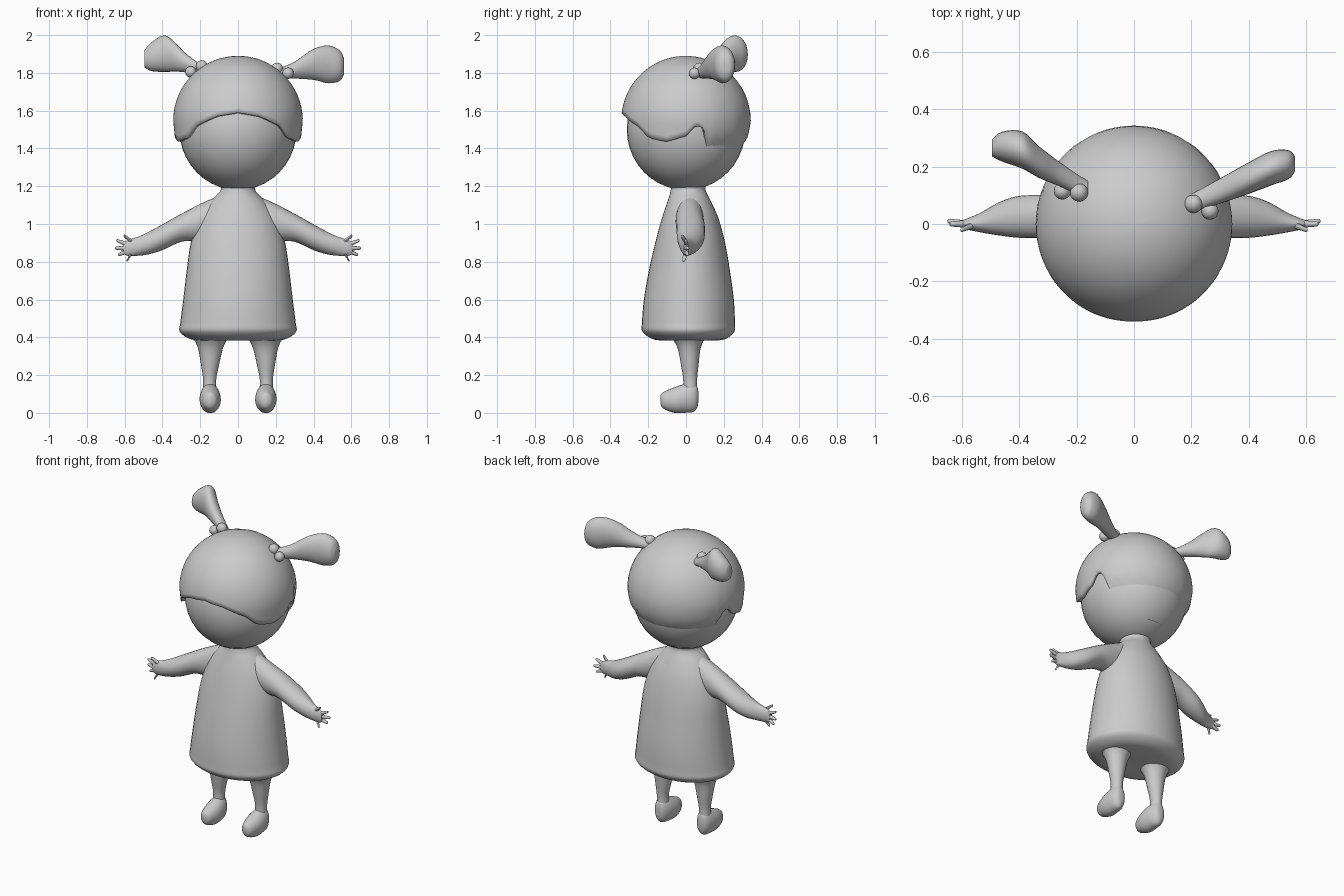
import bpy, bmesh, math
from mathutils import Vector

if "Cube" in bpy.data.objects:
    bpy.data.objects.remove(bpy.data.objects["Cube"])

grey = bpy.data.materials.new("plain_grey")
grey.diffuse_color = (0.6, 0.6, 0.6, 1)
grey.use_nodes = True
grey.node_tree.nodes["Principled BSDF"].inputs["Base Color"].default_value = grey.diffuse_color


def finish(name, bm, angle=50):
    """Turn a bmesh into a smooth-shaded object."""
    bmesh.ops.recalc_face_normals(bm, faces=bm.faces)
    me = bpy.data.meshes.new(name)
    bm.to_mesh(me)
    bm.free()
    me.materials.append(grey)
    ob = bpy.data.objects.new(name, me)
    bpy.context.collection.objects.link(ob)
    bpy.ops.object.select_all(action='DESELECT')
    ob.select_set(True)
    bpy.context.view_layer.objects.active = ob
    bpy.ops.object.shade_smooth_by_angle(angle=math.radians(angle))
    return ob


def smooth_rows(rows, steps):
    """Catmull-Rom interpolation through rows of numbers."""
    out = []
    for i in range(len(rows) - 1):
        p0, p1 = rows[max(i - 1, 0)], rows[i]
        p2, p3 = rows[i + 1], rows[min(i + 2, len(rows) - 1)]
        for s in range(steps):
            t = s / steps
            out.append([0.5 * (2 * b + (c - a) * t + (2 * a - 5 * b + 4 * c - d) * t * t
                               + (3 * b - a - 3 * c + d) * t ** 3)
                        for a, b, c, d in zip(p0, p1, p2, p3)])
    return out + [list(rows[-1])]


def loft(name, rows, axis, sides=24, steps=4, mirror=1):
    """Elliptical rings (x, y, z, ru, rv) across the given axis, capped at both ends."""
    u, v = {'X': ((0, 1, 0), (0, 0, 1)), 'Y': ((1, 0, 0), (0, 0, 1)),
            'Z': ((1, 0, 0), (0, 1, 0))}[axis]
    u, v = Vector(u), Vector(v)
    bm = bmesh.new()
    rings = []
    for x, y, z, ru, rv in smooth_rows(rows, steps):
        ring = []
        for k in range(sides):
            a = 2 * math.pi * k / sides
            p = Vector((x, y, z)) + u * max(ru, .002) * math.cos(a) + v * max(rv, .002) * math.sin(a)
            p.x *= mirror
            ring.append(bm.verts.new(p))
        rings.append(ring)
    for a, b in zip(rings, rings[1:]):
        for k in range(sides):
            n = (k + 1) % sides
            bm.faces.new((a[k], a[n], b[n], b[k]))
    bm.faces.new(rings[0])
    bm.faces.new(rings[-1])
    return finish(name, bm)


def ball(name, loc, r, scale=(1, 1, 1), seg=16):
    bm = bmesh.new()
    bmesh.ops.create_uvsphere(bm, u_segments=seg, v_segments=seg // 2, radius=r)
    for w in bm.verts:
        w.co = Vector(w.co[i] * scale[i] + loc[i] for i in range(3))
    return finish(name, bm)


# Head
ball("head", (0, 0, 1.5), 0.32, (0.97, 0.98, 1), 40)

# Hair cap: wavy rim height by angle from the front (degrees)
RIM = [(0, 1.59), (20, 1.57), (42, 1.515), (54, 1.455), (72, 1.435), (90, 1.465), (98, 1.515),
       (104, 1.52), (109, 1.47), (113, 1.38), (126, 1.33), (150, 1.275), (165, 1.25), (180, 1.25)]
CZ, R = 1.547, 0.343


def rim_height(deg):
    for (a, za), (b, zb) in zip(RIM, RIM[1:]):
        if deg <= b:
            return za + (zb - za) * (deg - a) / (b - a)
    return RIM[-1][1]


def hair_radius(z, deg):
    if z >= CZ:
        return math.sqrt(max(R * R - (z - CZ) ** 2, 0))
    d = CZ - z
    back = R - 0.15 * d if d < 0.08 else 0.331 - (d - 0.08) * 0.62
    front = R - 0.1 * d
    t = min(max((deg - 100) / 12, 0), 1)
    return front + (back - front) * t


bm = bmesh.new()
SEG, LEV = 96, 20
top = bm.verts.new((0, 0, CZ + R))
grid = []
for k in range(SEG):
    ang = 2 * math.pi * k / SEG
    deg = min(math.degrees(ang), 360 - math.degrees(ang))
    end = math.acos((rim_height(deg) - CZ) / R)
    col = []
    for j in range(1, LEV + 1):
        z = CZ + R * math.cos(end * j / LEV)
        r = hair_radius(z, deg)
        col.append(bm.verts.new((r * math.sin(ang), -r * math.cos(ang), z)))
    grid.append(col)
for k in range(SEG):
    a, b = grid[k], grid[(k + 1) % SEG]
    bm.faces.new((top, a[0], b[0]))
    for j in range(LEV - 1):
        bm.faces.new((a[j], a[j + 1], b[j + 1], b[j]))
hair = finish("hair_cap", bm)
mod = hair.modifiers.new("thickness", 'SOLIDIFY')
mod.thickness = 0.022
mod.offset = -1

# Pigtails, each leaning differently
loft("pigtail_right", [(.18, .065, 1.79, .03, .03), (.23, .085, 1.80, .035, .03),
                       (.30, .115, 1.815, .044, .045), (.40, .16, 1.845, .055, .082),
                       (.48, .195, 1.845, .06, .1), (.54, .207, 1.838, .05, .08),
                       (.562, .21, 1.835, .025, .04)], 'X')
loft("pigtail_left", [(-.16, .12, 1.80, .03, .03), (-.20, .14, 1.82, .035, .028),
                      (-.27, .18, 1.85, .044, .048), (-.33, .215, 1.882, .055, .075),
                      (-.39, .258, 1.902, .065, .097), (-.46, .27, 1.885, .052, .075),
                      (-.495, .265, 1.875, .03, .045)], 'X')

# Hair bobbles
for i, (p, r) in enumerate([((.207, .07, 1.822), .032), ((.265, .045, 1.798), .03),
                            ((-.192, .11, 1.835), .032), ((-.25, .115, 1.805), .03)]):
    ball(f"hair_bobble_{i + 1}", p, r)

# Dress with neck, from the underside up
loft("dress", [(0, .015, .385, .03, .03), (0, .015, .383, .18, .13), (0, .015, .392, .255, .195),
               (0, .013, .43, .308, .243), (0, .013, .48, .305, .246), (0, .015, .6, .29, .238),
               (0, .018, .75, .272, .215), (0, .022, .9, .25, .185), (0, .022, 1.03, .205, .15),
               (0, .017, 1.12, .145, .115), (0, .012, 1.17, .097, .095), (0, .01, 1.2, .095, .095),
               (0, .0, 1.24, .14, .14)], 'Z', sides=40)

for side, m in (("right", 1), ("left", -1)):
    # Sleeved arm and palm
    loft(f"arm_{side}", [(.06, .02, 1.08, .06, .08), (.13, .02, 1.045, .07, .092),
                         (.2, .02, 1.01, .075, .096), (.3, .025, .98, .075, .074),
                         (.4, .025, .93, .073, .068), (.47, .018, .9, .058, .06),
                         (.53, .006, .882, .036, .05), (.58, 0, .874, .02, .043),
                         (.605, 0, .87, .012, .03)], 'X', mirror=m)
    # Fingers
    for i, (x0, z0, x1, z1, y1) in enumerate([(.55, .90, .605, .936, -.02), (.58, .89, .643, .912, 0),
                                              (.59, .872, .65, .872, .01), (.585, .855, .635, .838, .008),
                                              (.56, .85, .59, .808, -.012)]):
        rows = [(x0, 0, z0, .013, .013), ((x0 + x1) / 2, y1 / 2, (z0 + z1) / 2, .011, .011),
                (x1 - .004, y1, z1, .008, .008), (x1, y1, z1, .003, .003)]
        loft(f"finger_{side}_{i + 1}", rows, 'X', sides=8, steps=2, mirror=m)
    # Leg
    loft(f"leg_{side}", [(.145, .015, .41, .105, .1), (.145, .015, .375, .08, .075),
                         (.146, .017, .33, .063, .058), (.148, .02, .25, .047, .046),
                         (.15, .022, .18, .035, .037), (.15, .022, .12, .036, .038)], 'Z', mirror=m)
    # Foot
    loft(f"foot_{side}", [(.147, -.136, .07, .012, .02), (.147, -.12, .066, .035, .044),
                          (.147, -.06, .068, .055, .068), (.148, 0, .078, .054, .077),
                          (.15, .04, .082, .043, .076), (.15, .06, .085, .028, .055),
                          (.15, .066, .085, .01, .02)], 'Y', mirror=m)
